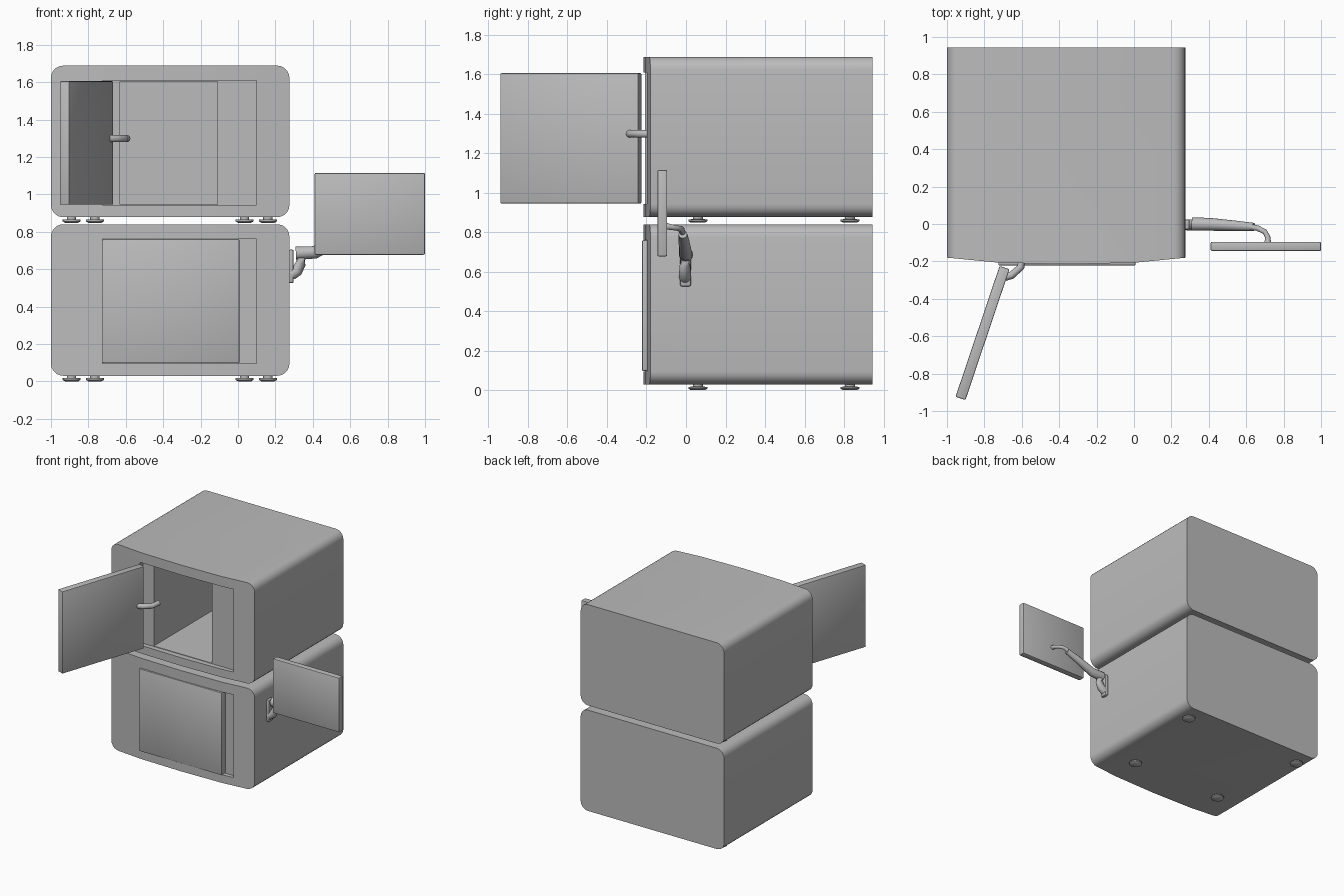
import bpy
import bmesh
from math import radians, cos, sin, pi
from mathutils import Vector

if "Cube" in bpy.data.objects:
    bpy.data.objects.remove(bpy.data.objects["Cube"], do_unlink=True)

# One grey for the whole model
grey = bpy.data.materials.new("mid_grey")
grey.use_nodes = True
COLOUR = (0.5, 0.5, 0.5, 1)
grey.diffuse_color = COLOUR
grey.node_tree.nodes["Principled BSDF"].inputs["Base Color"].default_value = COLOUR


def finish(bm, name, angle=35):
    bmesh.ops.recalc_face_normals(bm, faces=bm.faces)
    mesh = bpy.data.meshes.new(name)
    bm.to_mesh(mesh)
    bm.free()
    mesh.materials.append(grey)
    obj = bpy.data.objects.new(name, mesh)
    bpy.context.collection.objects.link(obj)
    smooth(obj, angle)
    return obj


def smooth(obj, angle=35):
    bpy.ops.object.select_all(action="DESELECT")
    obj.select_set(True)
    bpy.context.view_layer.objects.active = obj
    bpy.ops.object.shade_smooth_by_angle(angle=radians(angle))


def prism(name, points, offset):
    bm = bmesh.new()
    face = bm.faces.new([bm.verts.new(p) for p in points])
    new = bmesh.ops.extrude_face_region(bm, geom=[face])["geom"]
    moved = [v for v in new if isinstance(v, bmesh.types.BMVert)]
    bmesh.ops.translate(bm, verts=moved, vec=offset)
    return finish(bm, name)


def box(name, low, high, bevel=0.0):
    bm = bmesh.new()
    bmesh.ops.create_cube(bm, size=1)
    for v in bm.verts:
        v.co = [a + (b - a) * (c + 0.5) for a, b, c in zip(low, high, v.co)]
    if bevel:
        bmesh.ops.bevel(bm, geom=bm.edges[:], offset=bevel, segments=2,
                        profile=0.5, affect="EDGES")
    return finish(bm, name)


def cut(obj, cutter, operation):
    mod = obj.modifiers.new("cut", "BOOLEAN")
    mod.object, mod.operation, mod.solver = cutter, operation, "EXACT"
    bpy.context.view_layer.objects.active = obj
    bpy.ops.object.modifier_apply(modifier=mod.name)
    bpy.data.objects.remove(cutter, do_unlink=True)


def tube(name, path, radii, sides=12):
    # Round tube whose radius changes along the path
    bm = bmesh.new()
    path = [Vector(p) for p in path]
    rings = []
    for i, p in enumerate(path):
        along = path[min(i + 1, len(path) - 1)] - path[max(i - 1, 0)]
        turn = along.to_track_quat("Z", "Y")
        rings.append([bm.verts.new(p + turn @ Vector((
            radii[i] * cos(2 * pi * k / sides),
            radii[i] * sin(2 * pi * k / sides), 0))) for k in range(sides)])
    for a, b in zip(rings, rings[1:]):
        for k in range(sides):
            n = (k + 1) % sides
            bm.faces.new((a[k], a[n], b[n], b[k]))
    bm.faces.new(rings[0])
    bm.faces.new(rings[-1])
    return finish(bm, name, 50)


LEFT, RIGHT, BACK = -1.0, 0.275, 0.945
FRONT_CURVE = [(-1.05, -0.175), (-0.72, -0.207), (-0.36, -0.215),
               (0, -0.207), (0.33, -0.175)]


def cabinet(name, bottom, has_cavity):
    top, r = bottom + 0.81, 0.065
    # Rounded outline, run from front to back
    outline = []
    for quarter, (x, z) in enumerate([(RIGHT - r, top - r), (LEFT + r, top - r),
                                      (LEFT + r, bottom + r), (RIGHT - r, bottom + r)]):
        for step in range(6):
            a = (quarter + step / 5) * pi / 2
            outline.append((x + r * cos(a), -0.3, z + r * sin(a)))
    body = prism(name + "_body", outline, (0, BACK + 0.3, 0))

    # Bowed front
    plan = [(x, y, bottom - 0.1) for x, y in FRONT_CURVE]
    plan += [(0.33, 1.1, bottom - 0.1), (-1.05, 1.1, bottom - 0.1)]
    cut(body, prism("bow_cutter", plan, (0, 0, 1.1)), "INTERSECT")

    # Shallow door recess, and the chamber behind it
    low, high = bottom + 0.065, bottom + 0.73
    cut(body, box("recess_cutter", (-0.725, -0.5, low), (0.1, -0.17, high)), "DIFFERENCE")
    if has_cavity:
        cut(body, box("chamber_cutter", (-0.63, -0.5, low + 0.004),
                      (-0.11, 0.8, high - 0.004)), "DIFFERENCE")
    smooth(body)

    # Levelling feet
    for y, xs in ((0.06, (-0.765, 0.035)), (0.83, (-0.89, 0.16))):
        for x in xs:
            tube(name + "_foot",
                 [(x, y, bottom - dz) for dz in (-0.01, 0.012, 0.013, 0.022, 0.03)],
                 [0.025, 0.025, 0.048, 0.048, 0.035], 16)


cabinet("lower_cabinet", 0.03, False)
cabinet("upper_cabinet", 0.878, True)

# Doors: the lower one shut, the upper one swung open
box("lower_door", (-0.725, -0.222, 0.097), (0.008, -0.168, 0.76), 0.006)
upper_door = box("upper_door", (-0.369, -0.028, -0.33), (0.369, 0.028, 0.33), 0.006)
upper_door.location = (-0.81, -0.583, 1.275)
upper_door.rotation_euler.z = radians(71.4)

# Door hinge arm
tube("door_hinge", [(-0.69, -0.285, 1.298), (-0.655, -0.275, 1.298),
                    (-0.605, -0.23, 1.298), (-0.595, -0.16, 1.298)],
     [0.02] * 4, 10)

# Screen on a jointed side arm
box("screen", (0.41, -0.145, 0.677), (1.0, -0.095, 1.115), 0.008)
box("arm_wall_plate", (0.27, -0.03, 0.525), (0.298, 0.025, 0.705), 0.01)
tube("arm_elbow", [(0.285, -0.005, 0.57), (0.315, -0.005, 0.59),
                   (0.335, -0.005, 0.63), (0.335, -0.005, 0.66)],
     [0.03, 0.03, 0.028, 0.026])
tube("arm_beam", [(0.31, 0, 0.685), (0.41, -0.002, 0.69),
                  (0.55, -0.01, 0.755), (0.64, -0.016, 0.79)],
     [0.036, 0.034, 0.027, 0.022])
tube("arm_link", [(0.62, -0.016, 0.79), (0.66, -0.022, 0.815),
                  (0.7, -0.042, 0.82), (0.715, -0.07, 0.825), (0.715, -0.1, 0.83)],
     [0.016, 0.015, 0.014, 0.014, 0.018], 10)
